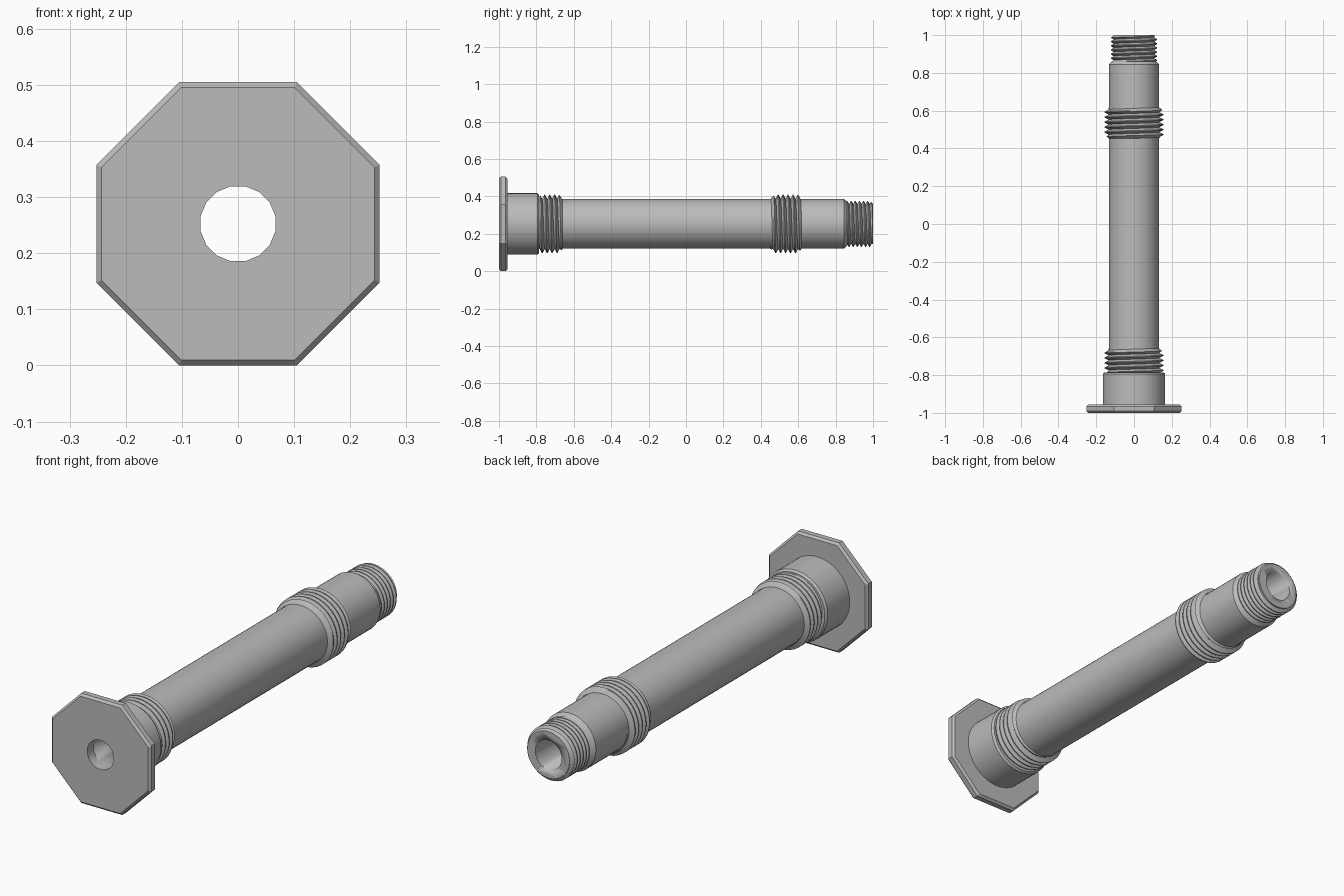
import bpy, bmesh, math

cube = bpy.data.objects.get("Cube")
if cube:
    bpy.data.objects.remove(cube)

AXIS_Z = 0.2525
TAU = 2 * math.pi

grey = bpy.data.materials.new("plain grey")
grey.use_nodes = True
grey.diffuse_color = (0.5, 0.5, 0.5, 1)
grey.node_tree.nodes["Principled BSDF"].inputs["Base Color"].default_value = grey.diffuse_color


def ring_point(y, r, a):
    return (r * math.sin(a), y, AXIS_Z + r * math.cos(a))


def finish(name, bm, smooth=True):
    bmesh.ops.recalc_face_normals(bm, faces=bm.faces)
    mesh = bpy.data.meshes.new(name)
    bm.to_mesh(mesh)
    bm.free()
    mesh.materials.append(grey)
    obj = bpy.data.objects.new(name, mesh)
    bpy.context.collection.objects.link(obj)
    if smooth:
        bpy.ops.object.select_all(action='DESELECT')
        obj.select_set(True)
        bpy.context.view_layer.objects.active = obj
        bpy.ops.object.shade_smooth_by_angle(angle=math.radians(30))
    return obj


def lathe(name, profile, sides, smooth=True):
    """Capped solid turned around the y axis from (y, radius) points."""
    bm = bmesh.new()
    rings = [[bm.verts.new(ring_point(y, r, TAU * (i + 0.5) / sides))
              for i in range(sides)] for y, r in profile]
    for a, b in zip(rings, rings[1:]):
        for i in range(sides):
            j = (i + 1) % sides
            bm.faces.new((a[i], a[j], b[j], b[i]))
    bm.faces.new(rings[0])
    bm.faces.new(rings[-1])
    return finish(name, bm, smooth)


def thread(name, y0, y1, root, crest, pitch, steps=40):
    """Right-handed helical ridge, chamfered down to the root at both ends."""
    bm = bmesh.new()
    turns = math.ceil((y1 - y0) / pitch) + 1
    section = [(0, root), (0.42, crest), (0.58, crest), (1, root)]
    previous = None
    for k in range(-steps, turns * steps + 1):
        row = []
        for offset, radius in section:
            y = min(max(y0 + pitch * (k / steps + offset), y0), y1)
            r = min(radius, root + 1.2 * min(y - y0, y1 - y))
            row.append(bm.verts.new(ring_point(y, r, TAU * k / steps)))
        if previous:
            for i in range(len(section) - 1):
                bm.faces.new((previous[i], previous[i + 1], row[i + 1], row[i]))
        previous = row
    bmesh.ops.remove_doubles(bm, verts=bm.verts, dist=0.00005)
    bmesh.ops.dissolve_degenerate(bm, edges=bm.edges, dist=0.00005)
    return finish(name, bm)


# Bore cutter
bore = lathe("bore_cutter", [(-1.1, 0.068), (1.1, 0.068)], 16)
bore.hide_render = True
bore.hide_viewport = True

# Octagonal end plate with chamfered rims
corner = 1 / math.cos(math.pi / 8)
plate = lathe("end_plate", [(-1, 0.243 * corner), (-0.99, AXIS_Z * corner),
                            (-0.965, AXIS_Z * corner), (-0.955, 0.243 * corner)], 8, False)

# Collar behind the plate
collar = lathe("collar", [(-0.956, 0.165), (-0.795, 0.165), (-0.785, 0.157)], 48)

# Long barrel stepping down to the narrow tip
barrel = lathe("barrel", [(-0.79, 0.133), (0.845, 0.133), (0.858, 0.121),
                          (0.868, 0.107), (1, 0.107)], 48)

for part in (plate, collar, barrel):
    cut = part.modifiers.new("bore", 'BOOLEAN')
    cut.operation = 'DIFFERENCE'
    cut.solver = 'EXACT'
    cut.object = bore

# Threads
thread("collar_thread", -0.795, -0.66, 0.134, 0.156, 0.0265)
thread("middle_thread", 0.453, 0.617, 0.134, 0.156, 0.0265)
thread("tip_thread", 0.85, 1.0, 0.107, 0.123, 0.022)
